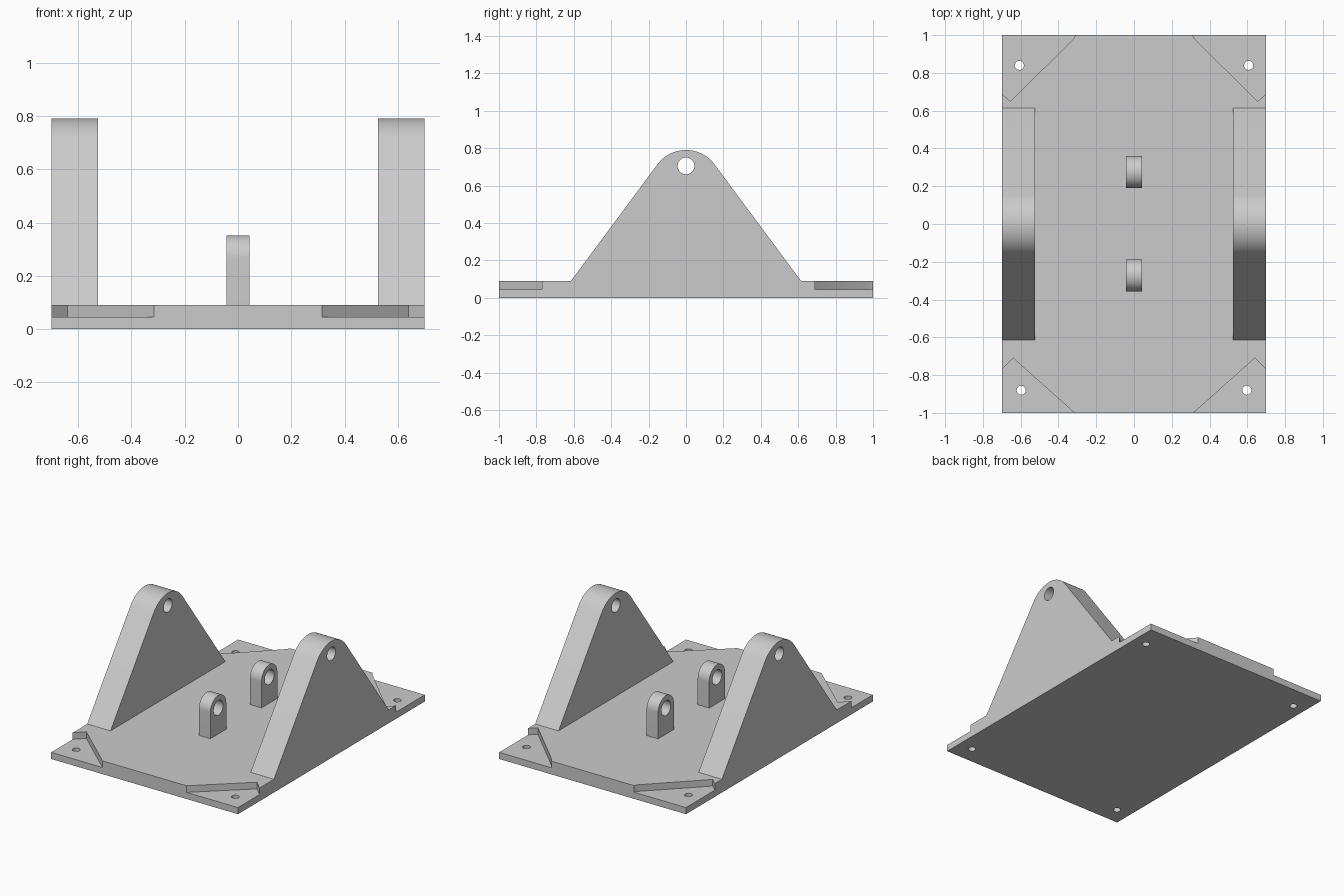
import bpy, bmesh
from math import sin, cos, pi, radians, atan2

cube = bpy.data.objects.get("Cube")
if cube:
    bpy.data.objects.remove(cube, do_unlink=True)

# One plain metal colour
grey = bpy.data.materials.new("plain grey metal")
grey.use_nodes = True
colour = (0.6, 0.6, 0.6, 1)
grey.diffuse_color = colour
grey.node_tree.nodes["Principled BSDF"].inputs["Base Color"].default_value = colour


def arc(cx, cy, r, start, end, n):
    """Points along an arc, both ends included."""
    return [(cx + r * cos(start + (end - start) * i / n),
             cy + r * sin(start + (end - start) * i / n)) for i in range(n + 1)]


def circle(cx, cy, r, n=40):
    return arc(cx, cy, r, 0, 2 * pi, n)[:-1]


def prism(name, outline, axis, low, high):
    """Extrude an outline along z (outline in xy) or along x (outline in yz)."""
    bm = bmesh.new()
    place = (lambda u, v: (u, v, low)) if axis == "z" else (lambda u, v: (low, u, v))
    face = bm.faces.new([bm.verts.new(place(u, v)) for u, v in outline])
    new = bmesh.ops.extrude_face_region(bm, geom=[face])["geom"]
    move = (0, 0, high - low) if axis == "z" else (high - low, 0, 0)
    bmesh.ops.translate(bm, vec=move, verts=[g for g in new if isinstance(g, bmesh.types.BMVert)])
    bmesh.ops.recalc_face_normals(bm, faces=bm.faces)
    mesh = bpy.data.meshes.new(name)
    bm.to_mesh(mesh)
    bm.free()
    mesh.materials.append(grey)
    obj = bpy.data.objects.new(name, mesh)
    bpy.context.collection.objects.link(obj)
    return obj


def cut(obj, cutters):
    """Subtract the cutters for good, then remove them."""
    for c in cutters:
        c.hide_render = True
        mod = obj.modifiers.new("cut", "BOOLEAN")
        mod.operation, mod.solver, mod.object = "DIFFERENCE", "EXACT", c
    graph = bpy.context.evaluated_depsgraph_get()
    mesh = bpy.data.meshes.new_from_object(obj.evaluated_get(graph))
    obj.modifiers.clear()
    obj.data = mesh
    for c in cutters:
        bpy.data.objects.remove(c, do_unlink=True)


def smooth(obj):
    bpy.ops.object.select_all(action="DESELECT")
    obj.select_set(True)
    bpy.context.view_layer.objects.active = obj
    bpy.ops.object.shade_smooth_by_angle(angle=radians(30))


HALF_W, HALF_L, DECK = 0.70, 1.0, 0.09

# Base plate with corner pockets and bolt holes
plate = prism("base_plate", [(-HALF_W, -HALF_L), (HALF_W, -HALF_L),
                             (HALF_W, HALF_L), (-HALF_W, HALF_L)], "z", 0, DECK)
cutters = []
back_pocket = [(0.31, 1.0), (0.32, 0.98), (0.655, 0.65), (0.70, 0.69), (0.8, 0.78), (0.8, 1.1), (0.31, 1.1)]
front_pocket = [(0.315, -1.0), (0.64, -0.71), (0.70, -0.77), (0.8, -0.87), (0.8, -1.1), (0.315, -1.1)]
for side in (-1, 1):
    for pocket, hole in ((back_pocket, (0.607, 0.84)), (front_pocket, (0.597, -0.88))):
        cutters.append(prism("pocket_cutter", [(side * x, y) for x, y in pocket], "z", DECK / 2, 0.2))
        cutters.append(prism("bolt_cutter", circle(side * hole[0], hole[1], 0.024), "z", -0.1, 0.2))
cut(plate, cutters)
smooth(plate)

# Triangular side brackets with rounded tops and pin holes
FOOT, TOP, ROUND = 0.615, 0.79, 0.19
lean = atan2(0.6, 0.8)
bracket_outline = ([(-FOOT, DECK), (FOOT, DECK)]
                   + arc(0, TOP - ROUND, ROUND, lean, pi - lean, 32))
for name, low, high in (("left_bracket", 0.525, HALF_W), ("right_bracket", -HALF_W, -0.525)):
    bracket = prism(name, bracket_outline, "x", low, high)
    cut(bracket, [prism("pin_cutter", circle(0, 0.705, 0.045), "x", low - 0.1, high + 0.1)])
    smooth(bracket)

# Small round-topped lugs along the middle
LUG_R, LUG_Z = 0.085, 0.267
for name, y in (("front_lug", -0.272), ("back_lug", 0.275)):
    outline = [(y - LUG_R, DECK), (y + LUG_R, DECK)] + arc(y, LUG_Z, LUG_R, 0, pi, 32)
    lug = prism(name, outline, "x", -0.043, 0.043)
    cut(lug, [prism("pin_cutter", circle(y, LUG_Z, 0.05), "x", -0.2, 0.2)])
    smooth(lug)
